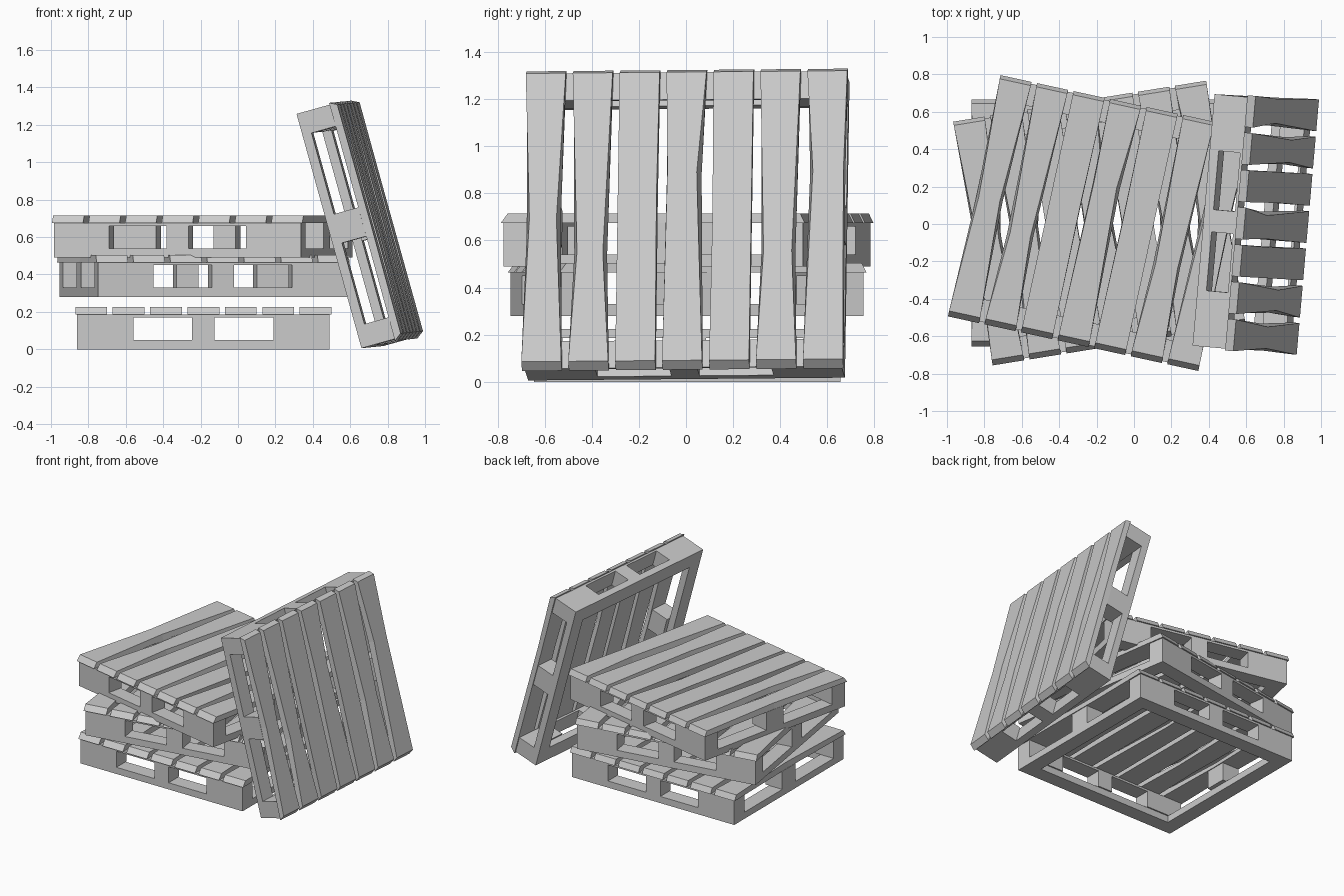
import bpy, bmesh
from math import radians
from mathutils import Matrix, Vector

cube = bpy.data.objects.get("Cube")
if cube:
    bpy.data.objects.remove(cube, do_unlink=True)

grey = bpy.data.materials.new("pale_grey_wood")
grey.use_nodes = True
colour = (0.6, 0.6, 0.6, 1)
grey.diffuse_color = colour
grey.node_tree.nodes["Principled BSDF"].inputs["Base Color"].default_value = colour

W, L = 1.35, 1.30            # base size across and along the planks
PITCH, PLANK = 0.2, 0.17     # plank spacing and width
DECK, TOP = 0.185, 0.225     # plank underside and upper face
# Waist of each plank: (position along it, left pinch, right pinch)
WAISTS = [(0.0, 0.025, 0.03), (-0.15, 0.03, 0.03), (0.1, 0.0, 0.005),
          (0.2, 0.01, 0.035), (0.0, 0.005, 0.0), (-0.15, 0.025, 0.025),
          (0.2, 0.03, 0.01)]


def box(bm, x, y, z0, z1, sx, sy):
    m = Matrix.Translation((x, y, (z0 + z1) / 2)) @ Matrix.Diagonal((sx, sy, z1 - z0, 1))
    bmesh.ops.create_cube(bm, size=1, matrix=m)


def finish(bm, name, place):
    bmesh.ops.recalc_face_normals(bm, faces=bm.faces)
    mesh = bpy.data.meshes.new(name)
    bm.to_mesh(mesh)
    bm.free()
    mesh.materials.append(grey)
    ob = bpy.data.objects.new(name, mesh)
    ob.matrix_world = place
    bpy.context.collection.objects.link(ob)


def plank(bm, x, waist, left, right):
    """Worn board: bevelled ends and a pinched middle, lofted from three sections."""
    h = PLANK / 2
    rings = []
    for y, inset, a, b in ((-0.66, 0.03, 0, 0), (waist, 0, left, right), (0.66, -0.02, 0, 0)):
        section = ((-h + a / 2, y, DECK), (h - b / 2, y, DECK),
                   (h - b, y + inset, TOP), (-h + a, y + inset, TOP))
        rings.append([bm.verts.new((x + px, py, pz)) for px, py, pz in section])
    for r, s in zip(rings, rings[1:]):
        for i in range(4):
            j = (i + 1) % 4
            bm.faces.new((r[i], r[j], s[j], s[i]))
    bm.faces.new(rings[0])
    bm.faces.new(rings[-1])


def pallet(name, place):
    # Ground frame
    bm = bmesh.new()
    rail = 0.11
    for s in (-1, 1):
        box(bm, 0, s * (L - rail) / 2, 0, 0.05, W, rail)
        box(bm, s * (W - rail) / 2, 0, 0, 0.05, rail, L - 2 * rail)
    finish(bm, name + "_base_frame", place)

    # Corner and mid-edge blocks
    bm = bmesh.new()
    for s in (-1, 1):
        for t in (-1, 1):
            box(bm, s * (W - 0.3) / 2, t * (L - 0.12) / 2, 0.05, 0.17, 0.3, 0.12)
        box(bm, 0, s * (L - 0.12) / 2, 0.05, 0.17, 0.12, 0.12)
        box(bm, s * (W - 0.14) / 2, 0, 0.05, DECK, 0.14, 0.16)
    finish(bm, name + "_blocks", place)

    # Thin cross boards under the deck ends
    bm = bmesh.new()
    for s in (-1, 1):
        box(bm, 0, s * (L - 0.12) / 2, 0.17, DECK, W, 0.12)
    finish(bm, name + "_cross_boards", place)

    # Deck planks
    bm = bmesh.new()
    for i, w in enumerate(WAISTS):
        plank(bm, (i - 3) * PITCH, *w)
    finish(bm, name + "_deck_planks", place)


# Stack of three, each turned differently
for name, z, turn in (("bottom_pallet", 0, 0), ("middle_pallet", 0.28, 9.2),
                      ("top_pallet", 0.49, -12.3)):
    pallet(name, Matrix.Translation((-0.185, 0.005, z)) @ Matrix.Rotation(radians(turn), 4, 'Z'))

# Leaning pallet: planks run upward, deck faces right
upright = Matrix(((0, 0, 1, 0), (1, 0, 0, 0), (0, 1, 0, 0), (0, 0, 0, 1)))
lean = (Matrix.Rotation(radians(-5), 4, 'Z') @ Matrix.Rotation(radians(0.5), 4, 'X')
        @ Matrix.Rotation(radians(-15.5), 4, 'Y') @ upright)
foot = Vector((0.66, -0.67, 0.006)) - lean @ Vector((-W / 2, -L / 2, 0))
pallet("leaning_pallet", Matrix.Translation(foot) @ lean)
